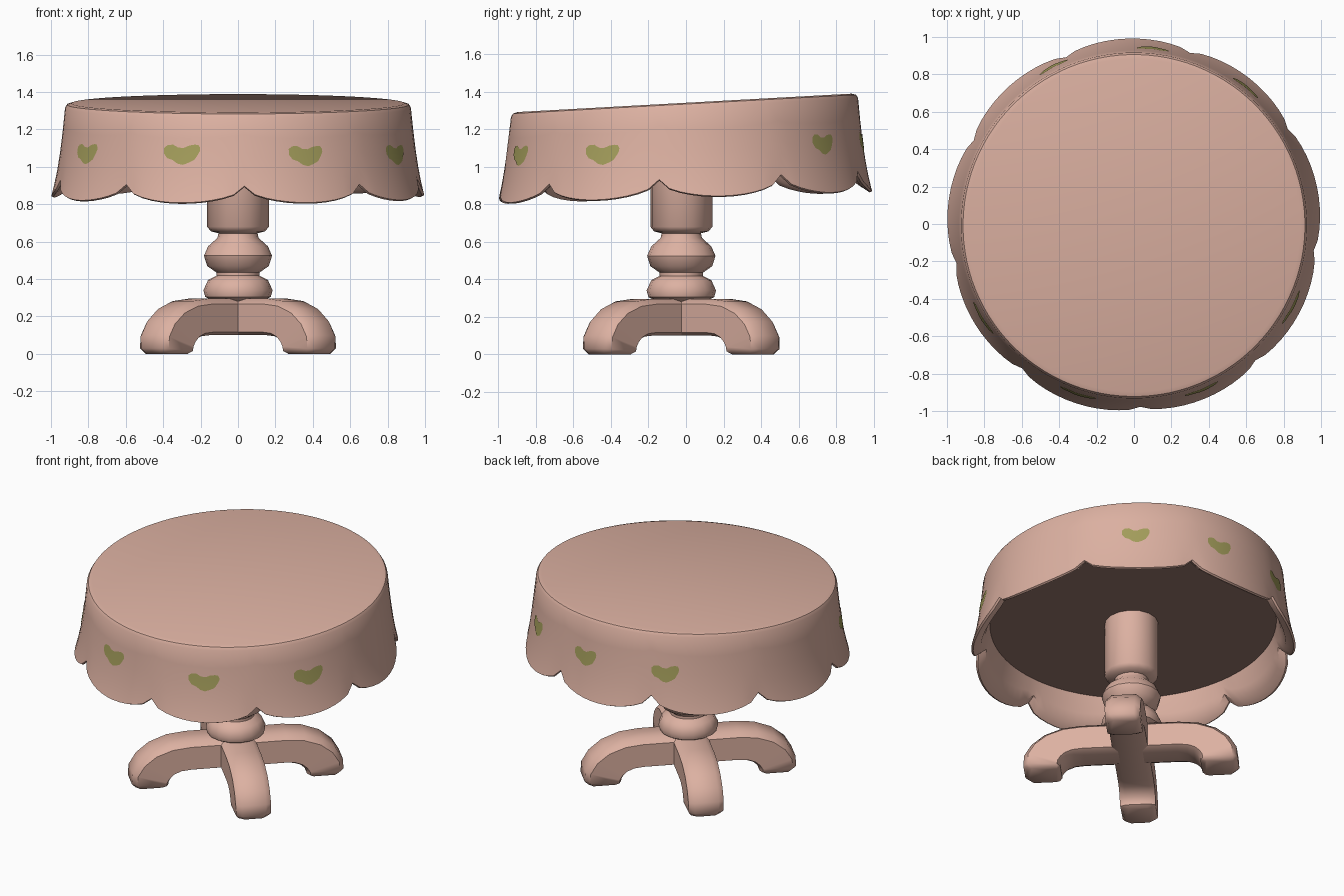
import bpy, bmesh, math
from mathutils import Vector, Matrix

if "Cube" in bpy.data.objects:
    bpy.data.objects.remove(bpy.data.objects["Cube"])


def material(name, rgb):
    m = bpy.data.materials.new(name)
    m.diffuse_color = (*rgb, 1)
    m.use_nodes = True
    m.node_tree.nodes["Principled BSDF"].inputs["Base Color"].default_value = m.diffuse_color
    return m


PINK = material("dusty pink", (0.72, 0.44, 0.36))
OLIVE = material("olive green", (0.37, 0.34, 0.105))
BROWN = material("dark lining", (0.305, 0.178, 0.147))


def finish(bm, name, mat, angle=35, fix=True):
    if fix:
        bmesh.ops.recalc_face_normals(bm, faces=bm.faces[:])
    me = bpy.data.meshes.new(name)
    bm.to_mesh(me)
    bm.free()
    me.materials.append(mat)
    for p in me.polygons:
        p.use_smooth = True
    me.set_sharp_from_angle(angle=math.radians(angle))
    ob = bpy.data.objects.new(name, me)
    bpy.context.collection.objects.link(ob)
    return ob


def bridge(bm, rings):
    n = len(rings[0])
    for a, b in zip(rings, rings[1:]):
        for i in range(n):
            j = (i + 1) % n
            bm.faces.new((a[i], a[j], b[j], b[i]))


# Cloth shape: tilted flat top, flared skirt, nine scallops
CUSP = math.radians(-88)
SCALLOPS = 9
SHIFT = -0.008


def scallop(th):
    return abs(math.sin((th - CUSP) * SCALLOPS / 2)) ** 0.5


def z_top(y):
    return 1.34 + 0.055 * y


def z_hem(th):
    y = 0.95 * math.sin(th)
    low, high = 0.838 + 0.033 * y, 0.937 + 0.042 * y
    return high + (low - high) * scallop(th)


def skirt(th, t, inset=0.0, drop=0.0):
    """Point on the cloth side; t = 0 at the rim and 1 at the hem."""
    s = scallop(th)
    r = 0.925 + 0.045 * t + 0.03 * t ** 3 * s - inset
    top = z_top(r * math.sin(th)) - 0.025
    z = top + (z_hem(th) - top) * t - drop
    return Vector((r * math.cos(th), r * math.sin(th) + SHIFT, z))


def tilted(th, r, base, slope):
    y = r * math.sin(th)
    return Vector((r * math.cos(th), y + SHIFT, base + slope * y))


# Tablecloth: one closed shell from top cap over the hem to the underside
bm = bmesh.new()
N = 108
angles = [CUSP + 2 * math.pi * i / N for i in range(N)]
makers = [lambda a: tilted(a, 0.89, 1.34, 0.055),
          lambda a: tilted(a, 0.914, 1.333, 0.055)]
makers += [lambda a, t=t: skirt(a, t) for t in (0, 0.25, 0.5, 0.7, 0.85, 0.95, 1)]
makers += [lambda a: skirt(a, 1, 0.012, 0.006),
           lambda a: skirt(a, 1, 0.06, -0.025),
           lambda a: skirt(a, 0.8, 0.065),
           lambda a: tilted(a, 0.88, 1.045, 0.035)]
rings = [[bm.verts.new(f(a)) for a in angles] for f in makers]
bridge(bm, rings)
bm.faces.new(rings[0])
lining = bm.faces.new(rings[-1])
lining.material_index = 1
finish(bm, "tablecloth", PINK, 40).data.materials.append(BROWN)

# Green leaf-shaped patches printed on the cloth side
SHAPE = [(-1, 0.035, 0.005), (-0.8, 0.05, -0.02), (-0.5, 0.052, -0.03),
         (-0.2, 0.036, -0.05), (0.1, 0.034, -0.056), (0.4, 0.047, -0.045),
         (0.7, 0.052, -0.03), (0.9, 0.05, 0.0), (1, 0.035, 0.02)]


def on_cloth(th, z):
    lo, hi = 0.0, 1.0
    for _ in range(20):
        mid = (lo + hi) / 2
        if skirt(th, mid).z > z:
            lo = mid
        else:
            hi = mid
    return skirt(th, lo, -0.003)


for k, (deg, z, half) in enumerate([(-148.5, 1.07, 0.1), (-108.5, 1.067, 0.102),
                                    (-67.5, 1.06, 0.097), (-27.5, 1.065, 0.1),
                                    (51, 1.12, 0.085), (84, 1.13, 0.085),
                                    (117, 1.12, 0.085)]):
    bm = bmesh.new()
    cols = []
    for u, up, down in SHAPE:
        th = math.radians(deg) + u * half / 0.95
        cols.append([bm.verts.new(on_cloth(th, z + down + (up - down) * v / 3))
                     for v in range(4)])
    for a, b in zip(cols, cols[1:]):
        for v in range(3):
            bm.faces.new((a[v], b[v], b[v + 1], a[v + 1]))
    finish(bm, f"leaf_patch_{k + 1}", OLIVE, fix=False)

# Turned column
CENTRE = Vector((0, -0.025, 0))
PROFILE = [(0.165, 1.06), (0.165, 0.68), (0.145, 0.655), (0.105, 0.645),
           (0.11, 0.62), (0.16, 0.575), (0.182, 0.525), (0.165, 0.47),
           (0.115, 0.435), (0.115, 0.418), (0.16, 0.395), (0.185, 0.34),
           (0.175, 0.305), (0.13, 0.28), (0.12, 0.12)]
bm = bmesh.new()
rings = [[bm.verts.new(CENTRE + Vector((r * math.cos(math.tau * i / 16),
                                        r * math.sin(math.tau * i / 16), z)))
          for i in range(16)] for r, z in PROFILE]
bridge(bm, rings)
bm.faces.new(rings[0])
bm.faces.new(rings[-1])
finish(bm, "column", PINK, 40)

# Four curved legs on the diagonals: rounded sections from hub to foot,
# each given as top (r, z), bottom (r, z) and half width
LEG = [((0, 0.295), (0, 0.1), 0.11), ((0.3, 0.295), (0.29, 0.1), 0.11),
       ((0.42, 0.282), (0.35, 0.095), 0.11), ((0.53, 0.24), (0.39, 0.08), 0.11),
       ((0.61, 0.175), (0.415, 0.058), 0.11), ((0.655, 0.1), (0.43, 0.035), 0.11),
       ((0.66, 0.03), (0.432, 0.015), 0.108), ((0.635, 0), (0.455, 0), 0.09)]


def section(top, bottom, w):
    t, b = Vector((top[0], 0, top[1])), Vector((bottom[0], 0, bottom[1]))
    d = (t - b).normalized() * 0.028
    side = Vector((0, w, 0))
    inner = Vector((0, w - 0.035, 0))
    return [t + inner, t - d + side, b + d * 0.6 + side, b + inner,
            b - inner, b + d * 0.6 - side, t - d - side, t - inner]


for k, name in enumerate(("back_right", "back_left", "front_left", "front_right")):
    bm = bmesh.new()
    rings = [[bm.verts.new(p) for p in section(*s)] for s in LEG]
    bridge(bm, rings)
    bm.faces.new(rings[0])
    bm.faces.new(rings[-1])
    turn = Matrix.Translation(CENTRE) @ Matrix.Rotation(math.radians(45 + 90 * k), 4, 'Z')
    bmesh.ops.transform(bm, matrix=turn, verts=bm.verts[:])
    finish(bm, name + "_leg", PINK, 50)
